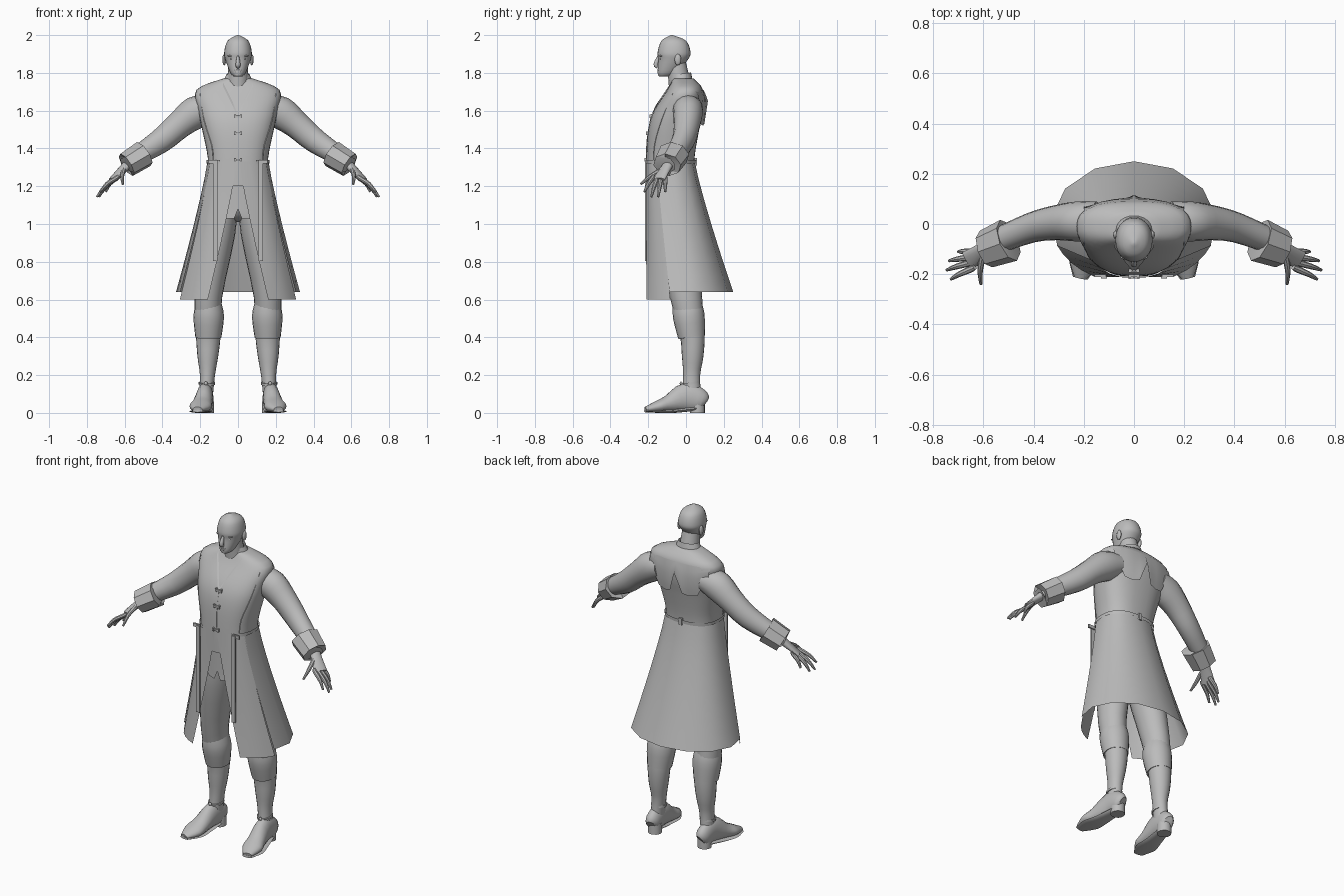
import bpy, bmesh
from math import sin, cos, pi, radians
from mathutils import Vector

cube = bpy.data.objects.get("Cube")
if cube:
    bpy.data.objects.remove(cube)

grey = bpy.data.materials.new("plain_grey")
grey.use_nodes = True
grey.diffuse_color = (.5, .5, .5, 1)
grey.node_tree.nodes["Principled BSDF"].inputs["Base Color"].default_value = grey.diffuse_color


def finish(name, bm, mirror=False, sharp=40):
    bmesh.ops.recalc_face_normals(bm, faces=bm.faces)
    me = bpy.data.meshes.new(name)
    bm.to_mesh(me)
    bm.free()
    me.materials.append(grey)
    me.shade_smooth()
    me.set_sharp_from_angle(angle=radians(sharp))
    ob = bpy.data.objects.new(name, me)
    bpy.context.collection.objects.link(ob)
    if mirror:
        ob.modifiers.new("mirror", "MIRROR")


def grid(name, rows, closed=False, caps=False, **opts):
    """Skin a list of equally long rows of points."""
    bm = bmesh.new()
    verts = [[bm.verts.new(p) for p in row] for row in rows]
    count = len(verts[0])
    for low, high in zip(verts, verts[1:]):
        for i in range(count if closed else count - 1):
            j = (i + 1) % count
            bm.faces.new((low[i], low[j], high[j], high[i]))
    if caps:
        bm.faces.new(verts[0])
        bm.faces.new(verts[-1])
    finish(name, bm, **opts)


def refine(rows, steps):
    """Catmull-Rom interpolation of table rows."""
    out = []
    last = len(rows) - 1
    for i in range(last):
        p, q, r, s = (rows[max(0, min(k, last))] for k in range(i - 1, i + 3))
        for k in range(steps):
            t = k / steps
            out.append([b + t / 2 * (c - a + t * (2*a - 5*b + 4*c - d + t * (3*(b - c) + d - a)))
                        for a, b, c, d in zip(p, q, r, s)])
    return out + [list(rows[-1])]


def tube(name, rows, ref=(1, 0, 0), sides=16, steps=3, caps=True, mirror=True, **opts):
    """Elliptical tube; each row is x, y, z, radius along ref, other radius."""
    rows = refine(rows, steps)
    path = [Vector(row[:3]) for row in rows]
    rings = []
    for i, (point, row) in enumerate(zip(path, rows)):
        along = (path[min(i + 1, len(path) - 1)] - path[max(i - 1, 0)]).normalized()
        across = Vector(ref)
        across = (across - along * across.dot(along)).normalized()
        other = along.cross(across)
        turns = [2 * pi * k / sides for k in range(sides)]
        rings.append([point + across * row[3] * cos(a) + other * row[4] * sin(a) for a in turns])
    grid(name, rings, closed=True, caps=caps, mirror=mirror, **opts)


def solid(name, centre, size, mirror=False, rounded=False):
    """Box, or ellipsoid when rounded, with the given full size."""
    bm = bmesh.new()
    if rounded:
        bmesh.ops.create_uvsphere(bm, u_segments=12, v_segments=8, radius=.5)
    else:
        bmesh.ops.create_cube(bm, size=1)
    bmesh.ops.scale(bm, vec=size, verts=bm.verts)
    bmesh.ops.translate(bm, vec=centre, verts=bm.verts)
    finish(name, bm, mirror)


def ring_point(half, front, back, angle, z, power, grow=0):
    """Angle runs from the back (zero) by the left side to the front (pi)."""
    s, c = sin(angle), cos(angle)
    x = abs(s) ** (2 / power) * (half + grow) * (1 if s > 0 else -1)
    y = abs(c) ** (2 / power) * ((back - front) / 2 + grow) * (1 if c > 0 else -1)
    return Vector((x, (front + back) / 2 + y, z))


def body(name, rows, power, sides=36, sharp=65):
    turns = [2 * pi * k / sides for k in range(sides)]
    grid(name, [[ring_point(*row[1:], a, row[0], power) for a in turns] for row in rows],
         closed=True, caps=True, sharp=sharp)


# Torso rows are z, half width, front y, back y
BODY, SKULL, WAIST = 2.5, 2.15, 1.33
TORSO = refine([(1.2, .16, -.21, .04), (1.35, .16, -.21, .045), (1.5, .19, -.2, .07),
                (1.6, .21, -.17, .09), (1.71, .22, -.1, .09), (1.77, .08, -.07, .04)], 4)
body("coat_body", TORSO, BODY)


def section(z):
    for low, high in zip(TORSO, TORSO[1:]):
        if z <= high[0]:
            t = (z - low[0]) / (high[0] - low[0])
            return [a + (b - a) * t for a, b in zip(low, high)][1:]


def surface(x, z, side, lift=0):
    half, front, back = section(z)
    depth = max(0, 1 - min(1, abs(x) / half) ** BODY) ** (1 / BODY)
    return Vector((x, (front + back) / 2 + side * ((back - front) / 2 * depth + lift), z))


def drape(name, columns, side, flare):
    """Thin cloth over the torso; columns are x, top z, bottom z."""
    steps = [k / 5 for k in range(6)]
    grid(name, [[surface(x, top + (low - top) * t, side, .002 + flare * t) for t in steps]
                for x, top, low in columns], mirror=True)


def piping(name, points, mirror):
    tube(name, [(*surface(x, z, -1), .003, .003) for x, z in points], sides=6, mirror=mirror)


drape("lapel", [(0, 1.58, 1.56), (.03, 1.65, 1.63), (.08, 1.75, 1.73)], -1, .004)
drape("back_cape", [(0, 1.71, 1.65), (.04, 1.71, 1.53), (.08, 1.71, 1.52), (.13, 1.71, 1.53),
                    (.2, 1.7, 1.66)], 1, .02)
piping("front_seam", [(.2, 1.69), (.18, 1.55), (.14, 1.42), (.13, WAIST)], True)
piping("front_closing", [(0, 1.56), (0, 1.45), (0, WAIST)], False)
for z in (1.57, 1.48, 1.34):
    spot = surface(0, z, -1, .003)
    solid("clasp_bar", spot, (.04, .01, .01))
    solid("clasp_end", spot + Vector((.016, 0, 0)), (.01, .014, .02), True)

# Waistcoat tails under the open coat
grid("waistcoat_tail", [[(0, -.2, WAIST), (.07, -.2, WAIST)], [(0, -.2, 1.08), (.09, -.18, 1.08)],
                        [(.02, -.2, 1.03), (.07, -.18, 1.03)]], mirror=True)


# Coat skirt: panels that flare from the waist to an oval hem
def skirt(name, waist_angles, hem_angles, hem_z, panels):
    rows = []
    for k in range(9):
        t = k / 8
        row = []
        for i in range(panels + 1):
            at, hem_at = (radians(a + (b - a) * i / panels) for a, b in (waist_angles, hem_angles))
            top = ring_point(*section(WAIST), at, WAIST, BODY, .003)
            hem = ring_point(.33, -.24, .25, hem_at, hem_z, 2)
            point = top.lerp(hem, t ** 1.15)
            point.z = WAIST + (hem_z - WAIST) * t
            row.append(point)
        rows.append(row)
    grid(name, rows, mirror=True)


skirt("coat_skirt_back", (0, 118), (0, 112), .64, 4)
skirt("coat_skirt_front", (116, 179), (111, 151), .6, 4)

# Belt round the back, and hanging straps
grid("belt", [[ring_point(*section(z), radians(a), z, BODY, .008) for a in range(0, 151, 10)]
              for z in (WAIST - .01, WAIST + .01)], mirror=True)
solid("belt_buckle", (0, .05, WAIST), (.02, .015, .04))
solid("hanging_strap", (.12, -.214, 1.07), (.024, .008, .53), True)
solid("strap_bend", (.134, -.207, WAIST), (.045, .01, .02), True)

# Head
body("head", refine([(1.78, .02, -.14, -.09), (1.8, .04, -.15, -.05), (1.87, .067, -.147, .01),
                     (1.91, .073, -.15, .024), (1.97, .055, -.13, 0), (2, .005, -.08, -.07)], 4), SKULL, 28)
tube("nose", [(0, -.143, 1.89, .006, .008), (0, -.16, 1.845, .013, .013), (0, -.15, 1.83, .01, .008)],
     sides=10, mirror=False)
solid("brow", (.03, -.132, 1.89), (.05, .02, .01), True, True)
solid("eye", (.03, -.132, 1.875), (.025, .016, .01), True, True)
for label, z, wide in (("upper_lip", 1.814, .04), ("lower_lip", 1.806, .03)):
    solid(label, (0, -.145, z), (wide, .013, .008), rounded=True)
solid("chin", (0, -.136, 1.79), (.04, .026, .02), rounded=True)
solid("ear", (.073, -.043, 1.87), (.02, .035, .06), True, True)
tube("neck", [(0, -.03, 1.72, .06, .06), (0, -.05, 1.85, .05, .05)], mirror=False)
tube("collar", [(0, -.02, 1.73, .09, .06), (0, -.028, 1.795, .06, .055)], mirror=False, caps=False, sides=24)

# Arms and turned cuffs
UP = (0, 0, 1)
tube("sleeve", [(.15, .01, 1.615, .07, .08), (.225, .01, 1.59, .087, .08), (.31, .005, 1.525, .073, .07),
                (.41, -.015, 1.44, .066, .06), (.55, -.07, 1.35, .05, .05)], UP)
tube("cuff", [(.505, -.065, 1.367, .05, .05), (.5, -.065, 1.37, .074, .088), (.59, -.1, 1.313, .068, .077),
              (.585, -.095, 1.317, .045, .05)], UP, sides=8, steps=1, sharp=25)

# Hands: four fingers fanned between the index and the little one, and a thumb
tube("palm", [(.55, -.07, 1.35, .03, .03), (.595, -.1, 1.305, .022, .03), (.66, -.145, 1.235, .013, .04)], UP)


def finger(name, root, tip):
    start = root - (tip - root) * .2
    middle = root.lerp(tip, .5) + Vector((.006, 0, .006))
    tube(name, [(*start, .01, .01), (*root, .012, .013), (*middle, .011, .011), (*tip, .006, .006)], UP, sides=8)


for i, label in enumerate(("index", "middle", "ring", "little")):
    bow = sin(pi * i / 3)
    root = Vector((.65, -.18, 1.24)).lerp(Vector((.65, -.11, 1.24)), i / 3)
    tip = Vector((.73, -.22, 1.17)).lerp(Vector((.7, -.11, 1.17)), i / 3)
    finger(label + "_finger", root + Vector((.01, 0, -.01)) * bow, tip + Vector((.03, 0, -.03)) * bow)
finger("thumb", Vector((.605, -.135, 1.285)), Vector((.61, -.24, 1.21)))

# Trousers and boot legs
solid("hips", (0, -.05, 1.14), (.31, .24, .26), rounded=True)
tube("leg", [(.09, -.05, 1.13, .09, .11), (.11, -.04, .95, .095, .11), (.157, 0, .62, .074, .085),
             (.157, .033, .42, .066, .066), (.16, .035, .3, .055, .057), (.162, .03, .2, .04, .045),
             (.17, .03, .08, .036, .05)], sides=20)
tube("knee_fold", [(.155, .006, .58, .068, .076), (.155, .015, .51, .081, .084), (.157, .03, .4, .069, .071)],
     sides=20)

# Shoes with a heel and a sole
tube("shoe", [(.166, .1, .055, .025, .035), (.17, .08, .065, .04, .06), (.175, 0, .083, .044, .077),
              (.188, -.09, .05, .052, .046), (.2, -.15, .033, .058, .032), (.214, -.215, .018, .025, .014)], sides=18)
tube("ankle_strap", [(.165, .026, .15, .043, .049), (.165, .024, .162, .043, .049)], steps=1, sides=20)
solid("strap_buckle", (.17, -.026, .156), (.02, .015, .02), True, True)
tube("shoe_heel", [(.168, .06, 0, .04, .04), (.168, .06, .06, .04, .04)], steps=1)
tube("sole", [(.17, .06, .024, .036, .012), (.188, -.06, .01, .05, .01), (.2, -.14, .008, .06, .008),
              (.214, -.216, .01, .03, .007)], sides=12)
